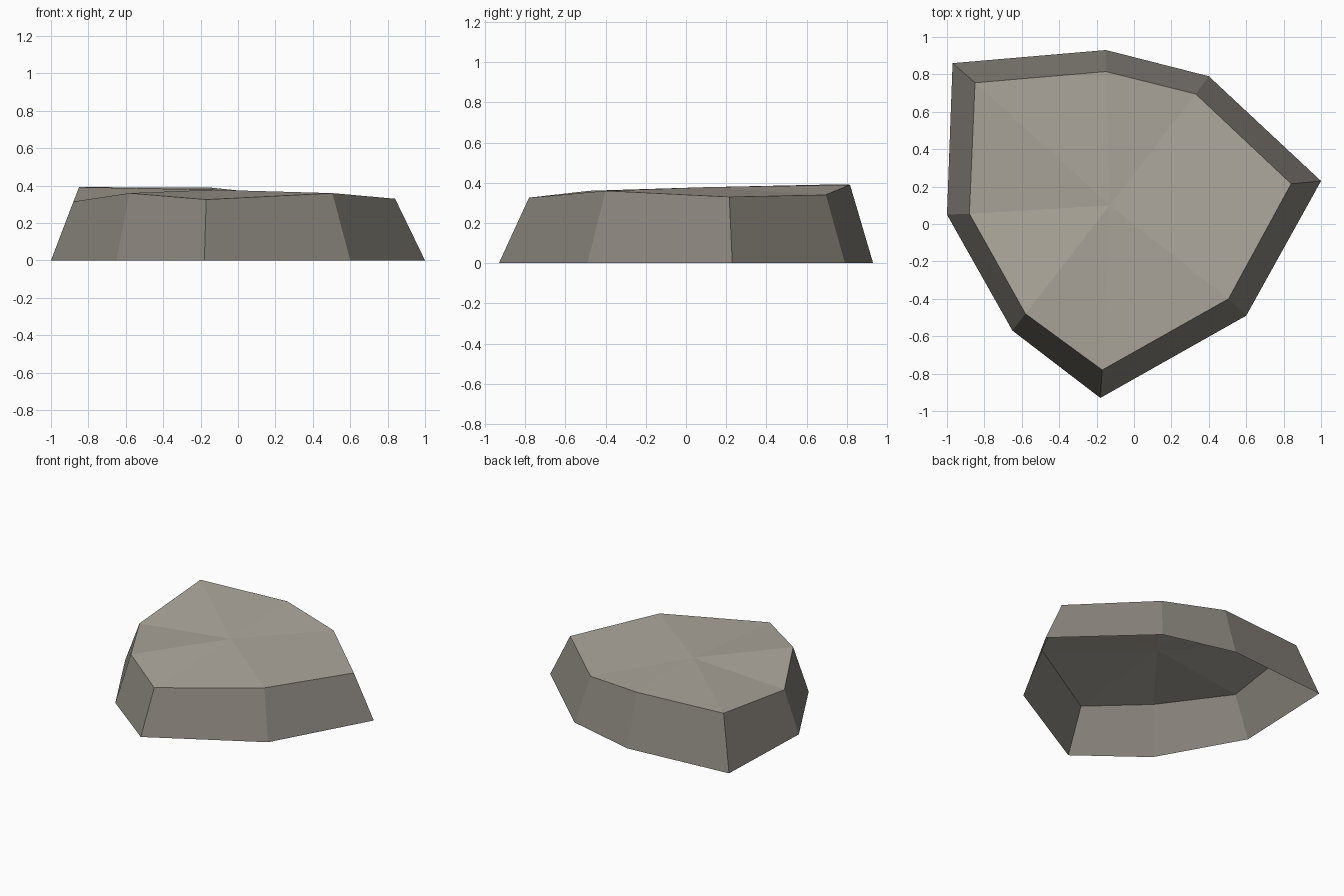
import bpy
import bmesh

cube = bpy.data.objects.get("Cube")
if cube:
    bpy.data.objects.remove(cube)


def make_material(name, rgb):
    mat = bpy.data.materials.new(name)
    colour = (*rgb, 1.0)
    mat.diffuse_color = colour
    mat.use_nodes = True
    bsdf = mat.node_tree.nodes["Principled BSDF"]
    bsdf.inputs["Base Color"].default_value = colour
    bsdf.inputs["Roughness"].default_value = 0.9
    return mat


# Outline at the ground, and the smaller uneven rim above it, in matching order
ground = [(-0.97, 0.86), (-0.15, 0.93), (0.40, 0.79), (1.0, 0.23),
          (0.60, -0.49), (-0.18, -0.93), (-0.65, -0.57), (-1.0, 0.05)]
rim = [(-0.85, 0.755, 0.392), (-0.15, 0.815, 0.39), (0.33, 0.695, 0.34),
       (0.84, 0.215, 0.33), (0.505, -0.40, 0.36), (-0.17, -0.78, 0.326),
       (-0.58, -0.48, 0.36), (-0.88, 0.055, 0.315)]
peak = (-0.13, 0.10, 0.378)

bm = bmesh.new()
low = [bm.verts.new((x, y, 0)) for x, y in ground]
high = [bm.verts.new(p) for p in rim]
centre = bm.verts.new(peak)

# Sloping walls and a fan of flat facets on top; the underside stays open
for i in range(len(low)):
    j = (i + 1) % len(low)
    wall = bm.faces.new((low[j], low[i], high[i], high[j]))
    wall.material_index = 0
    facet = bm.faces.new((high[j], high[i], centre))
    facet.material_index = 1
bm.normal_update()

mesh = bpy.data.meshes.new("rock_slab")
bm.to_mesh(mesh)
bm.free()
mesh.materials.append(make_material("dark_stone", (0.25, 0.232, 0.202)))
mesh.materials.append(make_material("pale_stone", (0.42, 0.39, 0.335)))

rock = bpy.data.objects.new("rock_slab", mesh)
bpy.context.scene.collection.objects.link(rock)
